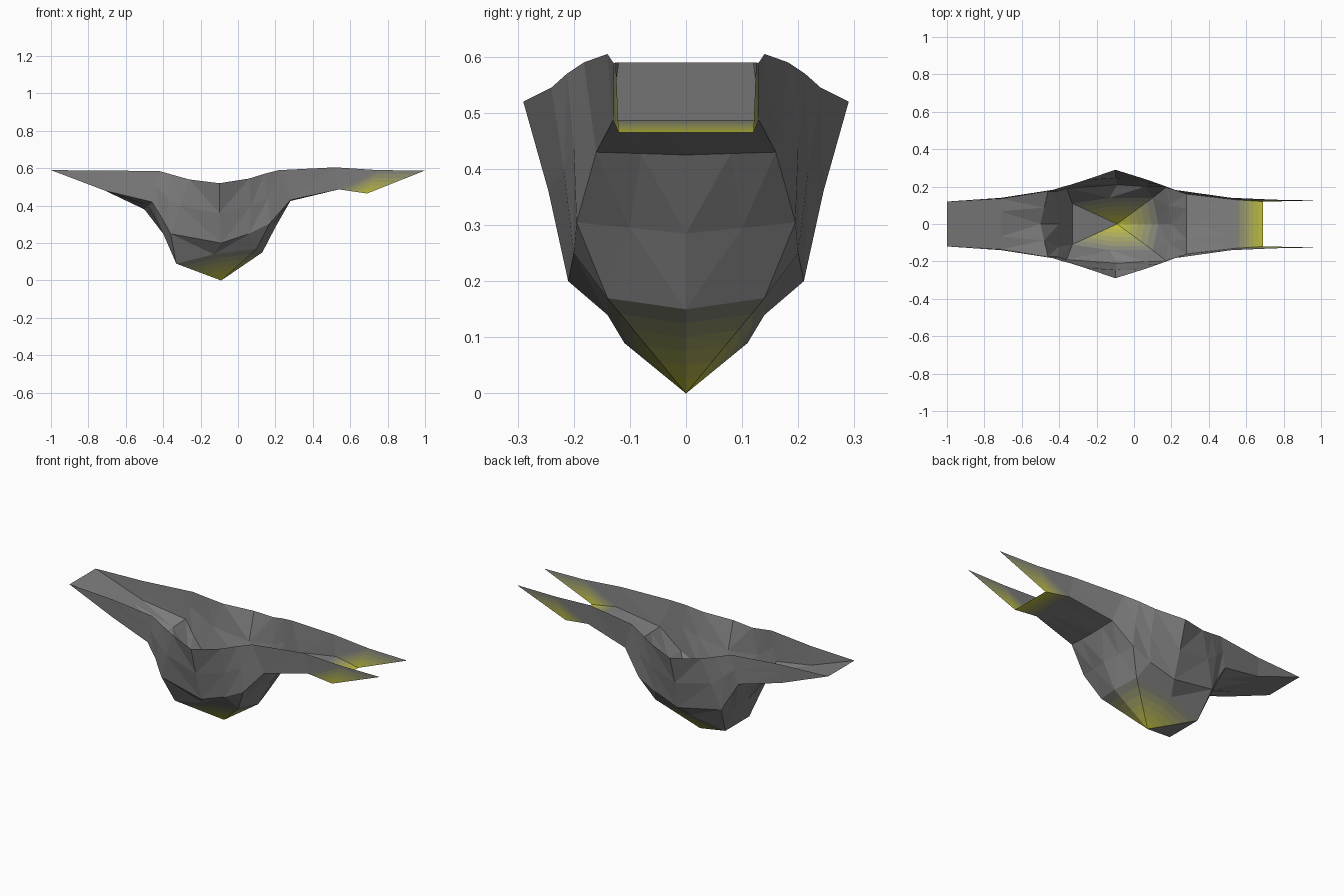
import bpy, bmesh
from mathutils import Vector as V

cube = bpy.data.objects.get("Cube")
if cube:
    bpy.data.objects.remove(cube, do_unlink=True)

BANDS = 6
GREY, YELLOW = V((0.215, 0.215, 0.215)), V((0.58, 0.58, 0.03))


def make_material(name, rgb):
    m = bpy.data.materials.new(name)
    m.use_nodes = True
    m.diffuse_color = (*rgb, 1)
    b = m.node_tree.nodes["Principled BSDF"]
    b.inputs["Base Color"].default_value = (*rgb, 1)
    b.inputs["Roughness"].default_value = 0.8
    return m


# Hull grey, then yellow bands from weakest to strongest
materials = [make_material("hull grey", GREY)]
for i in range(BANDS):
    materials.append(make_material(f"yellow glow {i + 1}",
                                   GREY.lerp(YELLOW, (i + 0.5) / BANDS)))


def trough(floor, corner, rim, mid=None):
    """Half section of an open trough: floor centre, floor, corner, wall, rim."""
    f, c, r = V(floor), V(corner), V(rim)
    return [f, f.lerp(c, 0.5), c, r.copy() if mid is None else c.lerp(r, mid), r]


# Half sections along the length, each running from keel to rim
rear = [
    trough((-1, 0, .59), (-1, .12, .59), (-1, .12, .59)),
    trough((-.71, 0, .48), (-.71, .135, .48), (-.71, .14, .588), .5),
    trough((-.5, 0, .38), (-.46, .175, .42), (-.42, .185, .585), .5),
]
bowl_mid = [[V(p) for p in s] for s in (
    [(-.40, 0, .25), (-.40, .12, .25), (-.41, .175, .34), (-.38, .2, .45), (-.34, .21, .562)],
    [(-.33, 0, .09), (-.33, .11, .09), (-.36, .19, .25), (-.31, .215, .40), (-.26, .235, .54)],
    [(-.09, 0, 0), (-.13, .14, .14), (-.09, .21, .20), (-.10, .245, .36), (-.10, .29, .52)],
    [(.13, 0, .15), (.10, .14, .17), (.06, .20, .25), (.07, .218, .40), (.06, .24, .545)],
    [(.20, 0, .285), (.185, .1, .295), (.17, .195, .305), (.16, .20, .44), (.14, .212, .57)],
)]
fork = [
    trough((.28, 0, .425), (.28, .16, .43), (.22, .182, .59), .5),
    trough((.54, 0, .487), (.54, .13, .487), (.52, .14, .605)),
    trough((.69, 0, .465), (.69, .12, .465), (.75, .13, .59)),
]
bowl = [rear[-1]] + bowl_mid + [fork[0]]

# Points where the yellow glow is strongest, and the grey keel end beside it
hot = {tuple(v) for v in (bowl_mid[2][0], fork[2][0], fork[2][1], fork[2][2])}
keel_end = bowl_mid[1][0]


def add_triangle(bm, pts):
    """Add a triangle, cut into colour bands where the glow fades across it."""
    if (pts[1] - pts[0]).cross(pts[2] - pts[0]).length < 1e-7:
        return
    heat = [tuple(p) in hot for p in pts]
    if keel_end in pts or sum(heat) == 0 or sum(heat) == 3:
        face = bm.faces.new([bm.verts.new(p) for p in pts])
        face.material_index = BANDS if sum(heat) == 3 else 0
        return
    lone_hot = sum(heat) == 1
    i = heat.index(lone_hot)
    tip, a, b = pts[i], pts[(i + 1) % 3], pts[(i + 2) % 3]
    for k in range(BANDS):
        t0, t1 = k / BANDS, (k + 1) / BANDS
        strip = [tip.lerp(a, t0), tip.lerp(a, t1), tip.lerp(b, t1), tip.lerp(b, t0)]
        if k == 0:
            strip.pop()
        face = bm.faces.new([bm.verts.new(p) for p in strip])
        face.material_index = BANDS - k if lone_hot else k + 1


def make_part(name, triangles):
    bm = bmesh.new()
    for tri in triangles:
        add_triangle(bm, tri)
    bmesh.ops.remove_doubles(bm, verts=bm.verts[:], dist=1e-5)
    mesh = bpy.data.meshes.new(name)
    bm.to_mesh(mesh)
    bm.free()
    for m in materials:
        mesh.materials.append(m)
    ob = bpy.data.objects.new(name, mesh)
    bpy.context.collection.objects.link(ob)
    mirror = ob.modifiers.new("Mirror", 'MIRROR')
    mirror.use_axis = (False, True, False)
    mirror.merge_threshold = 1e-4
    return ob


def skin(sections):
    """Triangles between neighbouring sections, diagonals fanning from the keel."""
    tris = []
    for s, n in zip(sections, sections[1:]):
        for c in range(4):
            p, q, r, t = s[c], s[c + 1], n[c + 1], n[c]
            if s[0].x < -.1:
                tris += [(p, q, t), (q, r, t)]
            else:
                tris += [(p, q, r), (p, r, t)]
    return tris


make_part("rear_scoop", skin(rear))
make_part("hull_bowl", skin(bowl))
make_part("fork_trough", skin(fork))
# Pointed prongs past the end of the trough floor
make_part("fork_prongs", [(fork[2][2], fork[2][4], V((1, .125, .588)))])
